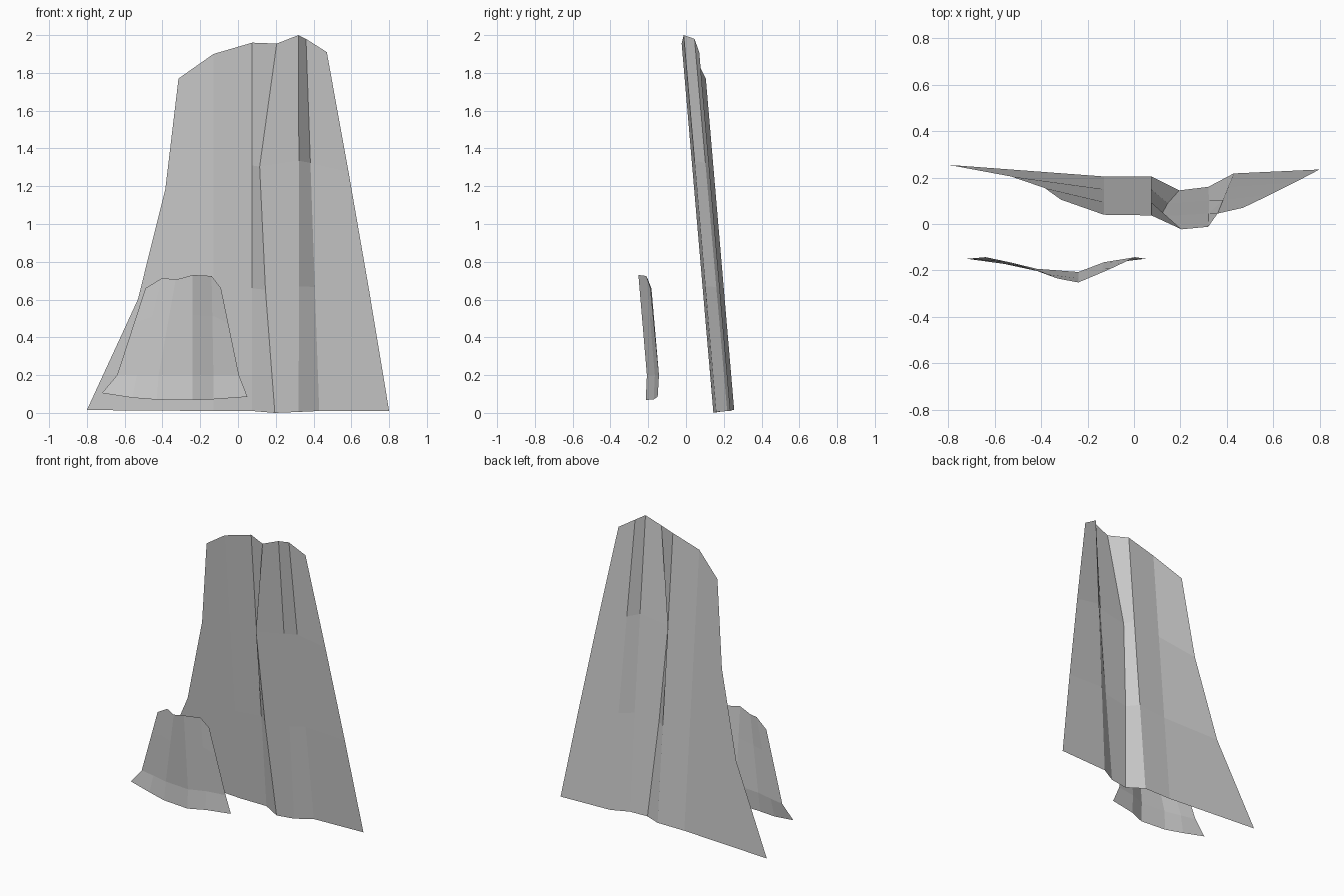
import bpy
from mathutils import Vector


def sheet(name, columns):
    """Flat-faced open sheet woven from neighbouring columns of points."""
    rows = len(columns[0])
    verts = [p for col in columns for p in col]
    faces = [(c * rows + r, (c + 1) * rows + r, (c + 1) * rows + r + 1, c * rows + r + 1)
             for c in range(len(columns) - 1) for r in range(rows - 1)]
    mesh = bpy.data.meshes.new(name)
    mesh.from_pydata(verts, [], faces)
    obj = bpy.data.objects.new(name, mesh)
    bpy.context.collection.objects.link(obj)
    return obj


# Tall leaning sheet: each fold runs bottom to top, with sideways bends at the thirds
tall_folds = [
    ((-0.80, 0.255, 0.015), (-0.315, 0.105, 1.77), 0.108, 0.092),
    ((-0.13, 0.205, 0.01), (-0.13, 0.04, 1.90), 0, 0),
    ((0.075, 0.205, 0.01), (0.075, 0.037, 1.96), 0, 0),
    ((0.195, 0.145, 0.0), (0.205, -0.023, 1.955), -0.053, -0.087),
    ((0.32, 0.16, 0.005), (0.32, -0.012, 2.00), 0.004, 0.002),
    ((0.43, 0.218, 0.01), (0.36, 0.045, 1.98), 0, 0),
    ((0.80, 0.235, 0.01), (0.47, 0.07, 1.91), 0.005, 0.005),
]
columns = []
for low, high, bend_low, bend_high in tall_folds:
    low, high = Vector(low), Vector(high)
    columns.append([low,
                    low.lerp(high, 1 / 3) + Vector((bend_low, 0, 0)),
                    low.lerp(high, 2 / 3) + Vector((bend_high, 0, 0)),
                    high])
sheet("tall_sheet", columns)

# Small front sheet: hem, bend above the hem, and top of each fold
small_folds = [
    ((-0.72, -0.15, 0.105), (-0.64, -0.143, 0.20), (-0.49, -0.183, 0.66)),
    ((-0.56, -0.172, 0.08), (-0.535, -0.165, 0.20), (-0.40, -0.205, 0.715)),
    ((-0.43, -0.20, 0.07), (-0.42, -0.193, 0.20), (-0.33, -0.235, 0.705)),
    ((-0.24, -0.213, 0.068), (-0.24, -0.207, 0.20), (-0.24, -0.252, 0.73)),
    ((-0.13, -0.171, 0.072), (-0.13, -0.165, 0.20), (-0.14, -0.21, 0.725)),
    ((0.05, -0.15, 0.085), (0.005, -0.143, 0.20), (-0.09, -0.188, 0.66)),
]
columns = []
for hem, bend, top in small_folds:
    middle = Vector(bend).lerp(Vector(top), 0.6)
    columns.append([hem, bend, middle, top])
sheet("small_front_sheet", columns)
